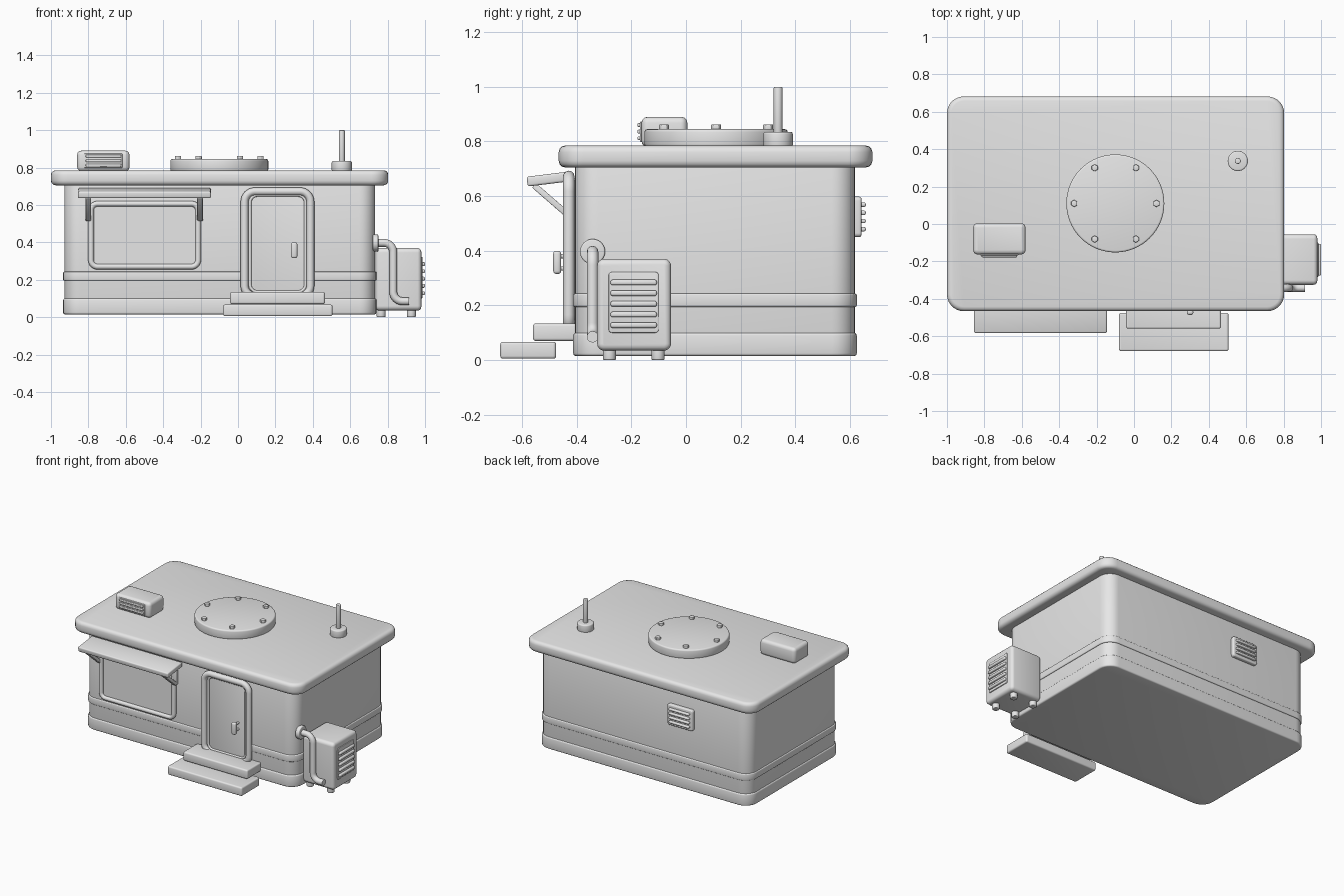
import bpy, bmesh
from math import radians, pi, sin, cos
from mathutils import Vector, Matrix

if "Cube" in bpy.data.objects:
    bpy.data.objects.remove(bpy.data.objects["Cube"], do_unlink=True)

grey = bpy.data.materials.new("plain grey")
grey.use_nodes = True
grey.diffuse_color = (0.8, 0.8, 0.8, 1)
grey.node_tree.nodes["Principled BSDF"].inputs["Base Color"].default_value = (0.8, 0.8, 0.8, 1)
parts = []


def add(name, mesh):
    mesh.materials.clear()
    mesh.materials.append(grey)
    ob = bpy.data.objects.new(name, mesh)
    bpy.context.collection.objects.link(ob)
    parts.append(ob)
    return ob


def finish(name, bm, soft):
    """Soften the sharp edges and turn the bmesh into an object."""
    if soft:
        edges = [e for e in bm.edges if e.calc_face_angle(0) > radians(35)]
        bmesh.ops.bevel(bm, geom=edges, offset=soft, segments=3, profile=0.5,
                        affect='EDGES', clamp_overlap=False)
    mesh = bpy.data.meshes.new(name)
    bm.to_mesh(mesh)
    bm.free()
    return add(name, mesh)


def box(name, x, y, z, soft=0.01, corner=0, axis=2):
    """Box between ranges; corner rounds the edges parallel to axis."""
    bm = bmesh.new()
    bmesh.ops.create_cube(bm, size=1)
    for v in bm.verts:
        v.co = [r[0] if c < 0 else r[1] for r, c in zip((x, y, z), v.co)]
    if corner:
        edges = [e for e in bm.edges
                 if abs((e.verts[0].co - e.verts[1].co).normalized()[axis]) > 0.9]
        bmesh.ops.bevel(bm, geom=edges, offset=corner, segments=7, profile=0.5,
                        affect='EDGES', clamp_overlap=False)
    return finish(name, bm, soft)


def rod(name, a, b, radius, sides=32, soft=0):
    a, b = Vector(a), Vector(b)
    bm = bmesh.new()
    turn = (b - a).to_track_quat('Z', 'Y').to_matrix().to_4x4()
    bmesh.ops.create_cone(bm, cap_ends=True, segments=sides, radius1=radius, radius2=radius,
                          depth=(b - a).length, matrix=Matrix.Translation((a + b) / 2) @ turn)
    return finish(name, bm, soft)


def tube(name, points, radius, bend, closed=False):
    """Round tube along a path with filleted right-angle corners."""
    pts = [Vector(p) for p in points]
    path = []
    for i, p in enumerate(pts):
        if not closed and i in (0, len(pts) - 1):
            path.append(p)
            continue
        da = (pts[i - 1] - p).normalized() * bend
        db = (pts[(i + 1) % len(pts)] - p).normalized() * bend
        for k in range(9):
            t = k / 8 * pi / 2
            path.append(p + da + db - db * cos(t) - da * sin(t))
    curve = bpy.data.curves.new(name, 'CURVE')
    curve.dimensions = '3D'
    curve.bevel_depth = radius
    curve.bevel_resolution = 4
    curve.use_fill_caps = True
    spline = curve.splines.new('POLY')
    spline.points.add(len(path) - 1)
    for sp, p in zip(spline.points, path):
        sp.co = (*p, 1)
    spline.use_cyclic_u = closed
    temp = bpy.data.objects.new(name + "_path", curve)
    mesh = bpy.data.meshes.new_from_object(temp)
    bpy.data.objects.remove(temp)
    return add(name, mesh)


def frame(name, x, z, y, radius, bend):
    """Rounded rectangular frame on the front wall."""
    corners = [(x[0], y, z[0]), (x[1], y, z[0]), (x[1], y, z[1]), (x[0], y, z[1])]
    return tube(name, corners, radius, bend, True)


# Building shell
box("walls", (-.928, .733), (-.406, .618), (.02, .72), .004, .085)
box("base_band", (-.935, .74), (-.413, .625), (.015, .1), .01, .09)
box("trim_band", (-.935, .74), (-.413, .625), (.195, .243), .006, .09)
box("roof", (-1, .803), (-.466, .682), (.705, .785), .024, .09)

# Roof hatch with bolts
rod("roof_hatch", (-.1, .11, .78), (-.1, .11, .845), .262, 64, .01)
for i in range(6):
    bx, by = -.1 + .22 * cos(i * pi / 3), .11 + .22 * sin(i * pi / 3)
    rod("hatch_bolt", (bx, by, .84), (bx, by, .862), .019, 6, .003)

# Antenna
rod("antenna_base", (.555, .337, .78), (.555, .337, .835), .054, 32, .008)
rod("antenna_mast", (.555, .337, .83), (.555, .337, 1), .016, 20, .005)

# Roof vent box
box("roof_vent", (-.86, -.58), (-.163, .005), (.78, .89), .022, .025)
box("roof_vent_grille", (-.822, -.618), (-.168, -.15), (.798, .874), .004)
for i in range(3):
    z = .812 + i * .024
    box("roof_vent_slat", (-.815, -.625), (-.178, -.16), (z - .007, z + .007), .005)

# Service window and awning
box("window_panel", (-.785, -.215), (-.414, -.39), (.27, .61), 0, .03, 1)
frame("window_frame", (-.786, -.213), (.27, .606), -.416, .015, .035)
awning = box("awning", (-.855, -.145), (-.082, .082), (-.018, .018), .008)
awning.data.transform(Matrix.Translation((0, -.5, .663)) @ Matrix.Rotation(radians(7), 4, 'X'))
for x in (-.8, -.203):
    strut = box("awning_strut", (x - .015, x + .015), (-.09, .09), (-.011, .011), .004)
    strut.data.transform(Matrix.Translation((0, -.488, .58)) @ Matrix.Rotation(radians(-41), 4, 'X'))
    box("awning_bracket", (x - .015, x + .015), (-.43, -.4), (.515, .66), .006)

# Door
box("door_panel", (.055, .37), (-.425, -.39), (.125, .665), .006, .04, 1)
frame("door_frame", (.035, .387), (.112, .672), -.429, .021, .055)
frame("door_trim", (.064, .361), (.135, .652), -.426, .008, .04)
box("door_handle", (.283, .317), (-.486, -.457), (.315, .4), .011)
for z in (.335, .38):
    rod("handle_post", (.3, -.465, z), (.3, -.415, z), .008, 12)

# Steps
box("upper_step", (-.042, .465), (-.56, -.4), (.07, .134), .01, .012)
box("lower_step", (-.08, .505), (-.68, -.475), (.005, .067), .01, .012)

# Side cooling unit
box("cooling_unit", (.735, .98), (-.325, -.055), (.035, .37), .02, .025, 0)
for x in (.765, .927):
    for y in (-.28, -.102):
        rod("unit_foot", (x, y, 0), (x, y, .05), .024, 20, .005)
frame_x = (.96, .986)
box("unit_grille", frame_x, (-.283, -.1), (.1, .322), .004, .012, 0)
for i in range(5):
    z = .128 + i * .039
    box("unit_slat", (.975, 1), (-.276, -.107), (z - .01, z + .01), .007)

# Pipe from the wall into the unit
rod("pipe_flange", (.72, -.342, .397), (.75, -.342, .397), .046, 32, .006)
tube("pipe", [(.73, -.342, .397), (.83, -.342, .397), (.83, -.342, .085), (.915, -.342, .085)],
     .021, .05)

# Rear vent
box("rear_vent", (-.5, -.3), (.6, .642), (.45, .598), .008, .015, 1)
for i in range(4):
    z = .479 + i * .03
    box("rear_vent_slat", (-.48, -.32), (.63, .658), (z - .008, z + .008), .006)

# Smooth shading with sharp edges kept
bpy.ops.object.select_all(action='DESELECT')
for ob in parts:
    ob.select_set(True)
bpy.context.view_layer.objects.active = parts[0]
bpy.ops.object.shade_smooth_by_angle(angle=radians(40))
